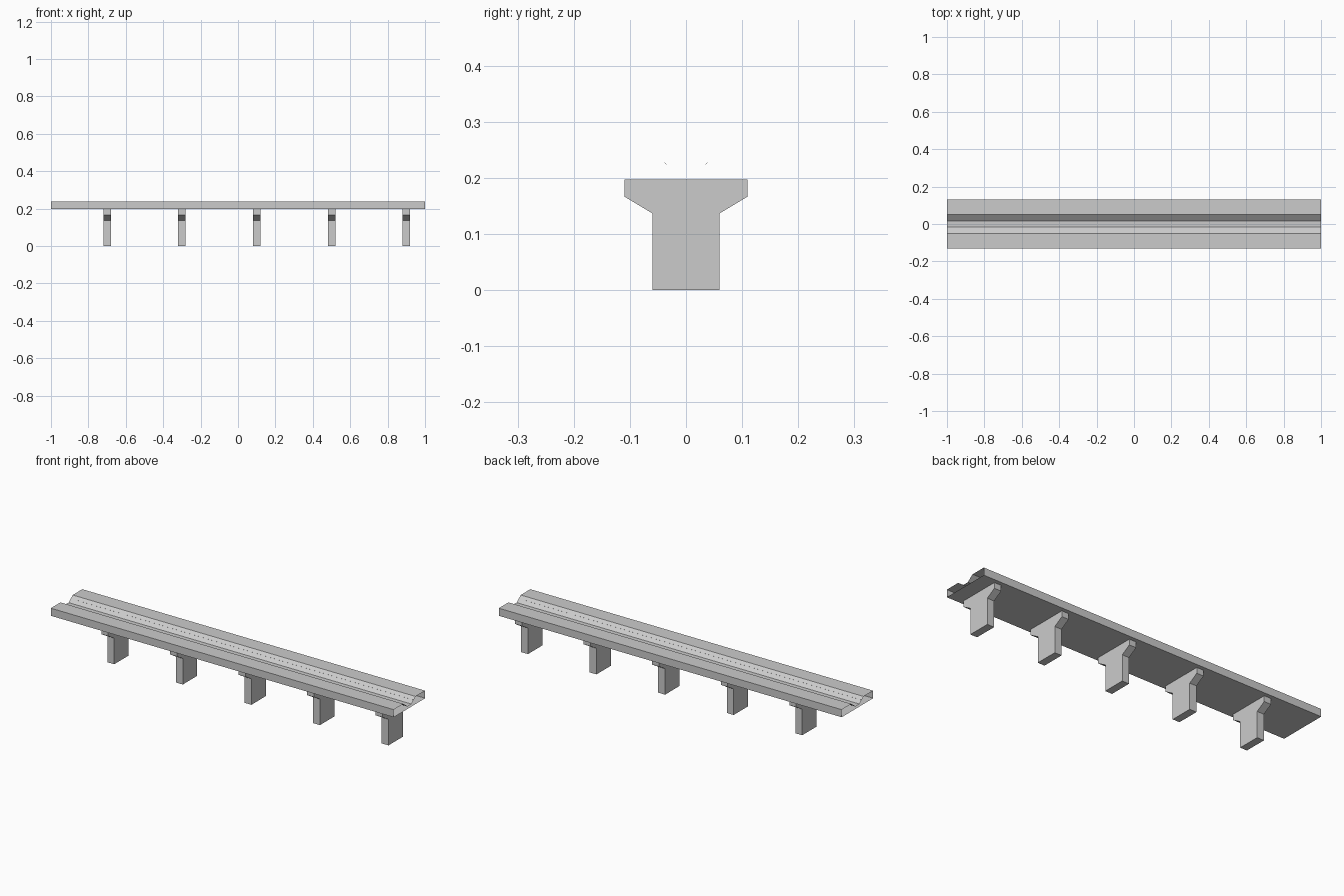
import bpy, bmesh

if "Cube" in bpy.data.objects:
    bpy.data.objects.remove(bpy.data.objects["Cube"])


def extrude_profile(name, profile, x0, x1, capped=True):
    """Sweep a closed (y, z) outline along x."""
    bm = bmesh.new()
    a = [bm.verts.new((x0, y, z)) for y, z in profile]
    b = [bm.verts.new((x1, y, z)) for y, z in profile]
    n = len(profile)
    for i in range(n):
        j = (i + 1) % n
        bm.faces.new((a[i], a[j], b[j], b[i]))
    if capped:
        bm.faces.new(a[::-1])
        bm.faces.new(b)
    bmesh.ops.recalc_face_normals(bm, faces=bm.faces)
    mesh = bpy.data.meshes.new(name)
    bm.to_mesh(mesh)
    bm.free()
    obj = bpy.data.objects.new(name, mesh)
    bpy.context.collection.objects.link(obj)
    return obj


def mirrored(half):
    """Complete a half outline (y > 0) with its mirror image."""
    return half + [(-y, z) for y, z in reversed(half)]


BASE, TOP, FLOOR = 0.197, 0.237, 0.210

# Deck: open-ended hollow beam with a trough along the top
deck = mirrored([(0.131, BASE), (0.131, TOP), (0.051, TOP), (0.017, FLOOR)])
extrude_profile("deck", deck, -1, 1, capped=False)

# Thin guide strips lying on the trough walls
strip = [(0.0385, 0.2271), (0.0350, 0.2243), (0.0346, 0.2248), (0.0381, 0.2276)]
extrude_profile("guide_strip_back", strip, -1, 1)
extrude_profile("guide_strip_front", [(-y, z) for y, z in strip], -1, 1)

# Piers with flared heads
pier = mirrored([(0.06, 0), (0.06, 0.137), (0.11, 0.167), (0.11, BASE)])
for i in range(5):
    x = -0.7 + 0.4 * i
    extrude_profile(f"pier_{i + 1}", pier, x - 0.02, x + 0.02)
